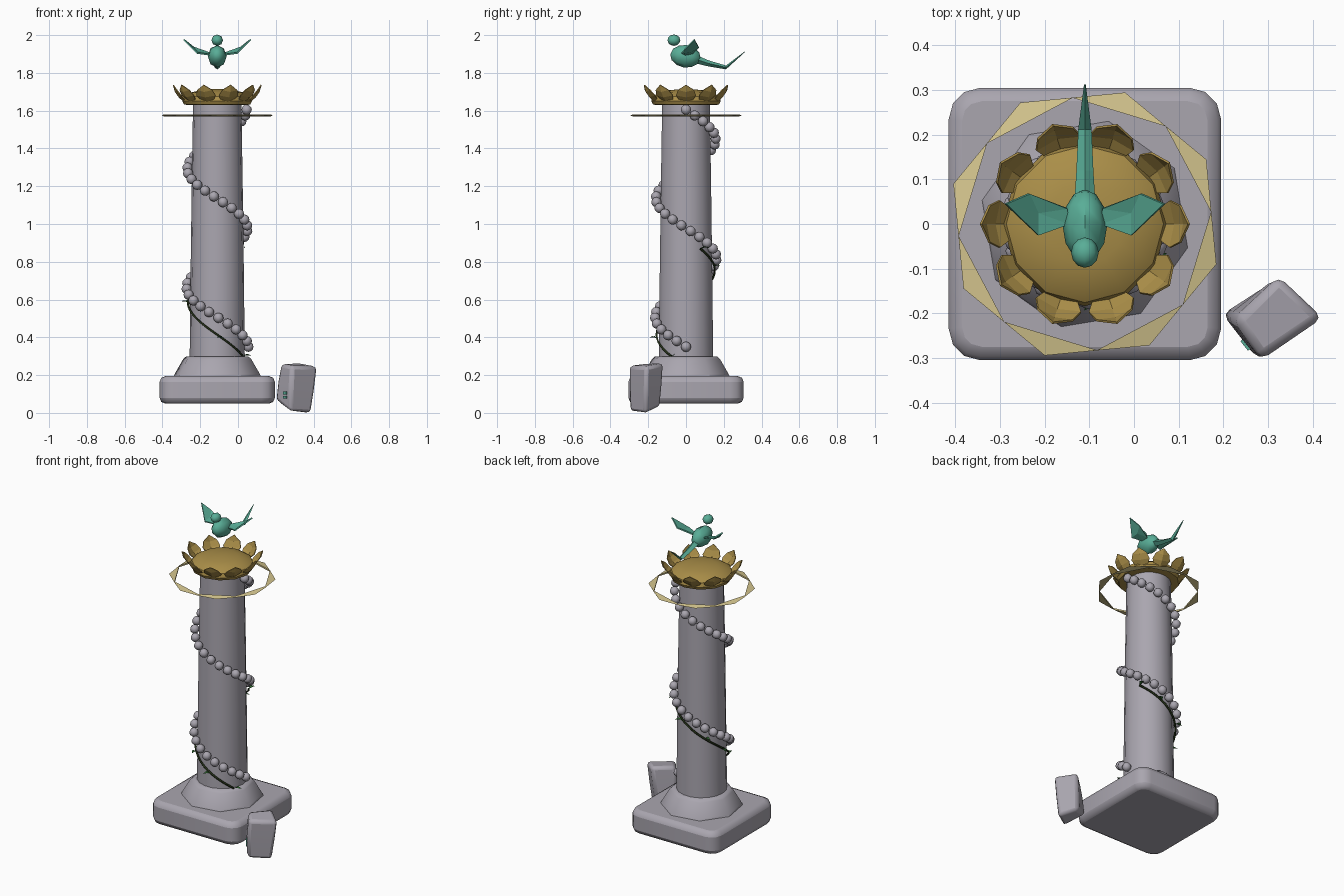
import bpy, bmesh, math
from mathutils import Vector, Matrix

if "Cube" in bpy.data.objects:
    bpy.data.objects.remove(bpy.data.objects["Cube"])

CX = -0.11  # column axis


def mat(name, rgb):
    m = bpy.data.materials.new(name)
    m.diffuse_color = (*rgb, 1)
    m.use_nodes = True
    m.node_tree.nodes["Principled BSDF"].inputs["Base Color"].default_value = m.diffuse_color
    return m


STONE = mat("grey stone", (0.40, 0.38, 0.43))
GOLD = mat("gold", (0.40, 0.27, 0.065))
PALE = mat("pale gold", (0.66, 0.56, 0.27))
TEAL = mat("teal", (0.10, 0.42, 0.31))
VINE = mat("dark vine", (0.02, 0.035, 0.01))
LEAF = mat("leaf green", (0.03, 0.14, 0.03))


def finish(name, bm, m, smooth=None, bevel=None):
    bmesh.ops.recalc_face_normals(bm, faces=bm.faces)
    me = bpy.data.meshes.new(name)
    bm.to_mesh(me)
    bm.free()
    me.materials.append(m)
    ob = bpy.data.objects.new(name, me)
    bpy.context.collection.objects.link(ob)
    if bevel:
        b = ob.modifiers.new("bevel", 'BEVEL')
        b.width, b.segments, b.angle_limit = bevel, 2, math.radians(40)
    if smooth:
        bpy.ops.object.select_all(action='DESELECT')
        ob.select_set(True)
        bpy.context.view_layer.objects.active = ob
        bpy.ops.object.shade_smooth_by_angle(angle=math.radians(smooth))
    return ob


def skin(bm, rings, caps=True):
    """Bridge equal-length point rings; close both ends."""
    vs = [[bm.verts.new(p) for p in r] for r in rings]
    n = len(vs[0])
    for a, b in zip(vs, vs[1:]):
        for i in range(n):
            j = (i + 1) % n
            bm.faces.new((a[i], a[j], b[j], b[i]))
    if caps:
        bm.faces.new(vs[0][::-1])
        bm.faces.new(vs[-1])


def ring(r, z, n, rot=0.0):
    return [(CX + r * math.cos(rot + math.tau * i / n),
             r * math.sin(rot + math.tau * i / n), z) for i in range(n)]


def lathe(name, profile, n, m, rot=0.0, smooth=None, bevel=None):
    bm = bmesh.new()
    skin(bm, [ring(r, z, n, rot) for r, z in profile])
    return finish(name, bm, m, smooth, bevel)


def polar(a, r, z):
    return Vector((CX + r * math.cos(a), r * math.sin(a), z))


# Square base slab with rounded corners
bm = bmesh.new()
bmesh.ops.create_cube(bm, size=1, matrix=Matrix.Translation((CX, 0, 0.122))
                      @ Matrix.Diagonal((0.61, 0.61, 0.145, 1)))
upright = [e for e in bm.edges if abs(e.verts[0].co.z - e.verts[1].co.z) > 0.1]
bmesh.ops.bevel(bm, geom=upright, offset=0.07, segments=3, profile=0.5, affect='EDGES')
finish("base_slab", bm, STONE, 60, 0.03)

# Octagonal plinth and tapered shaft
lathe("plinth", [(0.238, 0.19), (0.232, 0.205), (0.185, 0.285), (0.17, 0.298), (0.14, 0.30)],
      8, STONE, math.radians(32), 40)
lathe("column_shaft", [(0.146, 0.29), (0.141, 0.75), (0.135, 1.2), (0.128, 1.64)],
      18, STONE, smooth=40)

# Spiral of stone beads, two turns
bm = bmesh.new()
BEADS = 42
for i in range(BEADS):
    t = i / (BEADS - 1)
    p = polar(-2 * math.tau * t, 0.165 - 0.009 * t, 0.35 + 1.255 * t)
    bmesh.ops.create_uvsphere(bm, u_segments=8, v_segments=6, radius=0.027,
                              matrix=Matrix.Translation(p))
finish("bead_spiral", bm, STONE, 60)


# Climbing vine
def vine_point(t):
    return polar(math.radians(-30 - 300 * t), 0.157 - 0.005 * t, 0.30 + 0.57 * t)


cu = bpy.data.curves.new("vine", 'CURVE')
cu.dimensions, cu.bevel_depth, cu.bevel_resolution = '3D', 0.006, 0
sp = cu.splines.new('POLY')
sp.points.add(30)
for i, p in enumerate(sp.points):
    p.co = (*vine_point(i / 30), 1)
cu.materials.append(VINE)
bpy.context.collection.objects.link(bpy.data.objects.new("vine", cu))

# Vine leaves
bm = bmesh.new()
for k in range(7):
    t = k / 6
    p = vine_point(t)
    out = Vector((p.x - CX, p.y, 0)).normalized()
    side = out.cross(Vector((0, 0, 1)))
    up = Vector((0, 0, 0.012))
    d = out * 0.7 + side * (0.7 if k % 2 else -0.7)
    w = d.cross(Vector((0, 0, 1)))
    pts = [p, p + d * 0.022 + w * 0.013 + up, p + d * 0.05 + up * 0.3,
           p + d * 0.022 - w * 0.013 + up]
    mid = p + d * 0.024 + up * 0.4
    vs = [bm.verts.new(q) for q in pts]
    c = bm.verts.new(mid)
    for i in range(4):
        bm.faces.new((vs[i], vs[(i + 1) % 4], c))
finish("vine_leaves", bm, LEAF)

# Flower capital: bowl with low dome
lathe("flower_bowl", [(0.15, 1.63), (0.175, 1.632), (0.184, 1.65), (0.176, 1.675),
                      (0.145, 1.695), (0.09, 1.708), (0.03, 1.714)], 12, GOLD, smooth=35)

# Ten cupped petals
bm = bmesh.new()
for k in range(10):
    a = math.tau * k / 10
    rows = []
    for r, z, h in ((0.168, 1.645, 0.20), (0.198, 1.672, 0.27), (0.218, 1.70, 0.19)):
        rows.append([bm.verts.new(polar(a + s * h, r + 0.004 * (1 - abs(s)),
                                        z + 0.010 * abs(s))) for s in (-1, 0, 1)])
    for lo, hi in zip(rows, rows[1:]):
        for i in (0, 1):
            bm.faces.new((lo[i], lo[i + 1], hi[i + 1], hi[i]))
    tip = bm.verts.new(polar(a, 0.233, 1.737))
    for i in (0, 1):
        bm.faces.new((rows[-1][i], rows[-1][i + 1], tip))
petals = finish("flower_petals", bm, GOLD)
sol = petals.modifiers.new("thickness", 'SOLIDIFY')
sol.thickness, sol.offset = 0.005, 0

# Faceted floating ring: outer octagon against a turned inner octagon
bm = bmesh.new()
o, h = math.radians(28), math.radians(22.5)
skin(bm, [ring(0.284, 1.57, 8, o + h), ring(0.308, 1.575, 8, o),
          ring(0.284, 1.58, 8, o + h), ring(0.284, 1.57, 8, o + h)], caps=False)
bmesh.ops.remove_doubles(bm, verts=bm.verts, dist=1e-5)
finish("floating_ring", bm, PALE)

# Fallen block beside the base
bm = bmesh.new()
low = [(0.195, -0.20, 0.07), (0.275, -0.30, 0.005), (0.39, -0.215, -0.005), (0.305, -0.135, 0.03)]
top = [(0.225, -0.215, 0.26), (0.285, -0.305, 0.25), (0.425, -0.21, 0.245), (0.325, -0.115, 0.265)]
mid = [((Vector(a) + Vector(b)) / 2 - Vector((0.31, -0.21, 0))) * 1.03 + Vector((0.31, -0.21, 0))
       for a, b in zip(low, top)]
skin(bm, [low, mid, top])
finish("fallen_block", bm, STONE, 50, 0.02)

# Small teal inlay on the block
a, b = Vector((0.203, -0.211, 0)), Vector((0.28, -0.309, 0))
n = Vector((-0.79, -0.61, 0))
bm = bmesh.new()
for z in (0.075, 0.098):
    pts = [a.lerp(b, s) + n * 0.004 + Vector((0, 0, z + dz))
           for s, dz in ((0.5, 0), (0.72, 0), (0.72, 0.014), (0.5, 0.014))]
    skin(bm, [pts, [p - n * 0.008 for p in pts]])
finish("block_inlay", bm, TEAL)

# Bird body and head
for name, c, s, tilt in (("bird_body", (CX, -0.003, 1.888), (0.05, 0.081, 0.06), -8),
                         ("bird_head", (CX, -0.064, 1.973), (0.031, 0.034, 0.03), 0)):
    bm = bmesh.new()
    bmesh.ops.create_uvsphere(bm, u_segments=8, v_segments=6, radius=1,
                              matrix=Matrix.Translation(c)
                              @ Matrix.Rotation(math.radians(tilt), 4, 'X')
                              @ Matrix.Diagonal((*s, 1))
                              @ Matrix.Rotation(math.pi / 2, 4, 'X'))
    finish(name, bm, TEAL, 50)

# Bent tail
bm = bmesh.new()
skin(bm, [[(CX + w * x, y, z + h * v) for x, v in ((-1, 0), (0, -1), (1, 0), (0, 1))]
          for y, z, w, h in ((0.04, 1.877, 0.024, 0.024), (0.12, 1.85, 0.019, 0.016),
                             (0.212, 1.829, 0.015, 0.010), (0.312, 1.912, 0.002, 0.002))])
finish("bird_tail", bm, TEAL)

# Raised wings, mirrored
bm = bmesh.new()
for s in (-1, 1):
    vs = [bm.verts.new((CX + s * x, y, z)) for x, y, z in
          ((0.035, 0.0, 1.895), (0.105, -0.025, 1.905), (0.178, 0.045, 1.977),
           (0.125, 0.068, 1.935), (0.04, 0.035, 1.905))]
    c = bm.verts.new((CX + s * 0.105, 0.025, 1.912))
    for i in range(5):
        bm.faces.new((vs[i], vs[(i + 1) % 5], c)[::s])
wings = finish("bird_wings", bm, TEAL)
sol = wings.modifiers.new("thickness", 'SOLIDIFY')
sol.thickness, sol.offset = 0.008, 0
